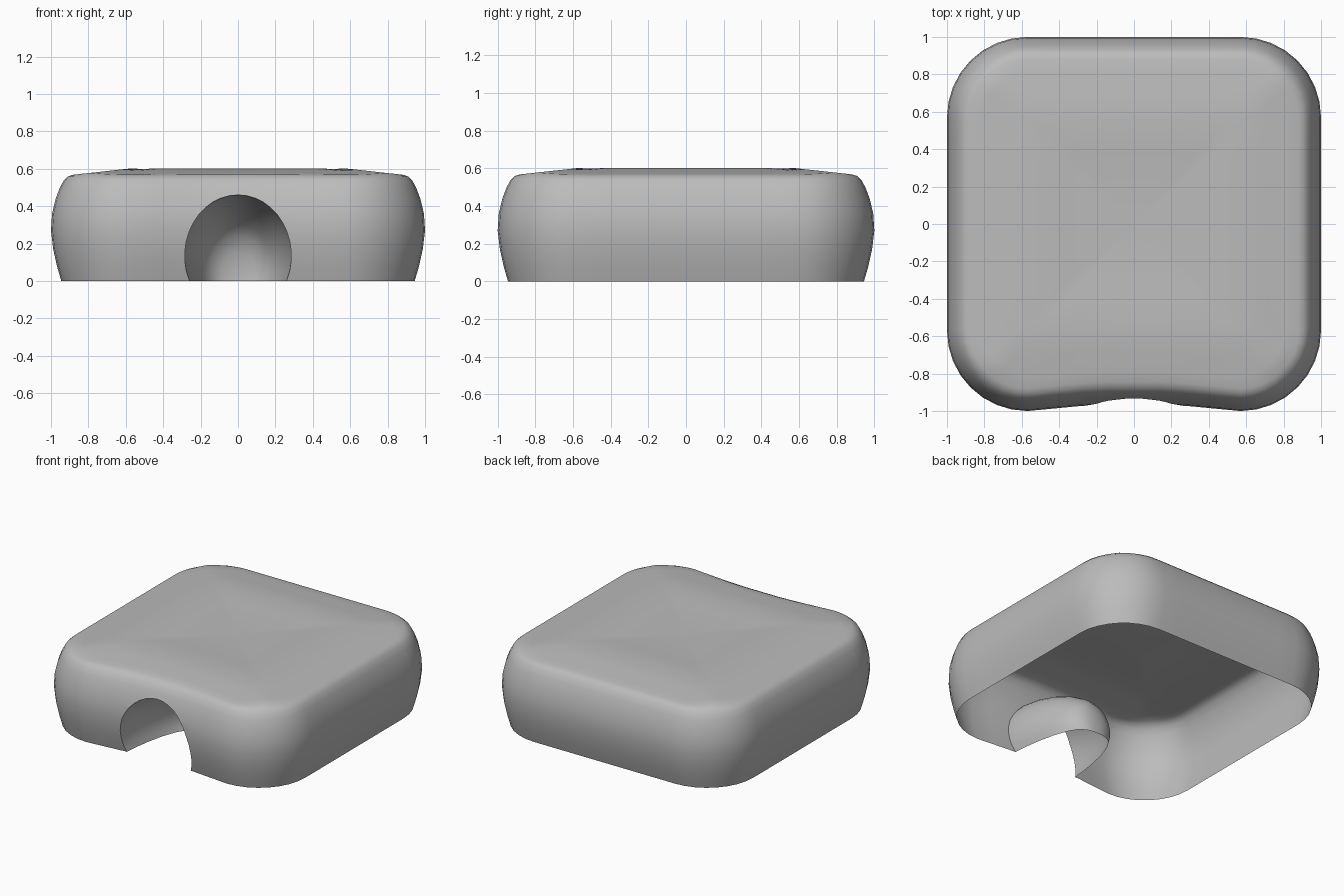
import bpy, bmesh, math

cube = bpy.data.objects.get("Cube")
if cube:
    bpy.data.objects.remove(cube, do_unlink=True)

grey = bpy.data.materials.new("soft grey")
grey.use_nodes = True
tone = (0.5, 0.5, 0.5, 1)
grey.diffuse_color = tone
grey.node_tree.nodes["Principled BSDF"].inputs["Base Color"].default_value = tone

CORNER = 0.57      # centre of the corner rounding
STEPS = 8          # segments per corner
SIDE = 8           # segments per straight side


def outline(half):
    """Rounded square, with the front side drawn slightly inward."""
    pts = []
    r = half - CORNER
    for k in range(4):
        turn = k * math.pi / 2
        c, s = math.cos(turn), math.sin(turn)
        local = [(half, -CORNER + 2 * CORNER * i / SIDE) for i in range(SIDE)]
        for i in range(STEPS):
            a = math.pi / 2 * i / STEPS
            local.append((CORNER + r * math.cos(a), CORNER + r * math.sin(a)))
        pts += [(x * c - y * s, x * s + y * c) for x, y in local]
    dented = []
    for x, y in pts:
        if y < -CORNER:
            y += 0.035 * min(1, max(0, (CORNER - abs(x)) / 0.37))
        dented.append((x, y))
    return dented


def loft(name, rings):
    """Closed solid through equal rings of points."""
    bm = bmesh.new()
    loops = [[bm.verts.new(p) for p in ring] for ring in rings]
    n = len(loops[0])
    for a, b in zip(loops, loops[1:]):
        for i in range(n):
            j = (i + 1) % n
            bm.faces.new((a[i], a[j], b[j], b[i]))
    bm.faces.new(loops[0][::-1])
    bm.faces.new(loops[-1])
    bmesh.ops.recalc_face_normals(bm, faces=bm.faces)
    mesh = bpy.data.meshes.new(name)
    bm.to_mesh(mesh)
    bm.free()
    mesh.materials.append(grey)
    obj = bpy.data.objects.new(name, mesh)
    bpy.context.collection.objects.link(obj)
    return obj


def crown(x, y):
    """Gently uneven top: low middle, raised ring, falling to the rim."""
    d = max(abs(x), abs(y))
    if d < 0.57:
        return 0.58 + 0.022 * (d / 0.57) ** 2
    return 0.602 - 0.034 * (d - 0.57) / 0.31


# Bulging wall, then the top closing toward the middle
wall = [(0, 0.945), (0.08, 0.968), (0.17, 0.988), (0.27, 1.0), (0.36, 0.994),
        (0.44, 0.975), (0.5, 0.952), (0.54, 0.93), (0.56, 0.907)]
rings = [[(x, y, z) for x, y in outline(h)] for z, h in wall]
rim = outline(0.88)
for f in (1, 0.93, 0.8, 0.65, 0.45, 0.25, 0.06):
    rings.append([(x * f, y * f, crown(x * f, y * f)) for x, y in rim])
shell = loft("cushion_shell", rings)


def arch(y, half, height):
    """Horseshoe section with its legs run below the floor."""
    mid, rise = 0.29 * height, 0.71 * height
    start = -math.asin(mid / rise)
    pts = []
    for i in range(25):
        a = start + (math.pi - 2 * start) * i / 24
        pts.append((half * math.cos(a), y, mid + rise * math.sin(a)))
    foot = half * math.cos(start)
    return [(foot, y, -0.1)] + pts + [(-foot, y, -0.1)]


# Tapering blind pocket at the front
pocket = loft("entrance_cutter", [arch(*p) for p in (
    (-1.2, 0.285, 0.46), (-0.93, 0.285, 0.46), (-0.82, 0.275, 0.445),
    (-0.7, 0.255, 0.41), (-0.58, 0.225, 0.36), (-0.48, 0.185, 0.3),
    (-0.42, 0.145, 0.24), (-0.385, 0.09, 0.15), (-0.375, 0.03, 0.05))])
pocket.hide_render = True

cut = shell.modifiers.new("entrance", "BOOLEAN")
cut.operation = "DIFFERENCE"
cut.solver = "EXACT"
cut.object = pocket
bpy.context.view_layer.objects.active = shell
shell.select_set(True)
pocket.select_set(False)
bpy.ops.object.modifier_apply(modifier=cut.name)
bpy.data.objects.remove(pocket, do_unlink=True)

# Open the underside
bm = bmesh.new()
bm.from_mesh(shell.data)
floor = [f for f in bm.faces if all(v.co.z < 0.001 for v in f.verts)]
bmesh.ops.delete(bm, geom=floor, context="FACES")
bm.to_mesh(shell.data)
bm.free()
bpy.ops.object.shade_smooth_by_angle(angle=math.radians(40))
